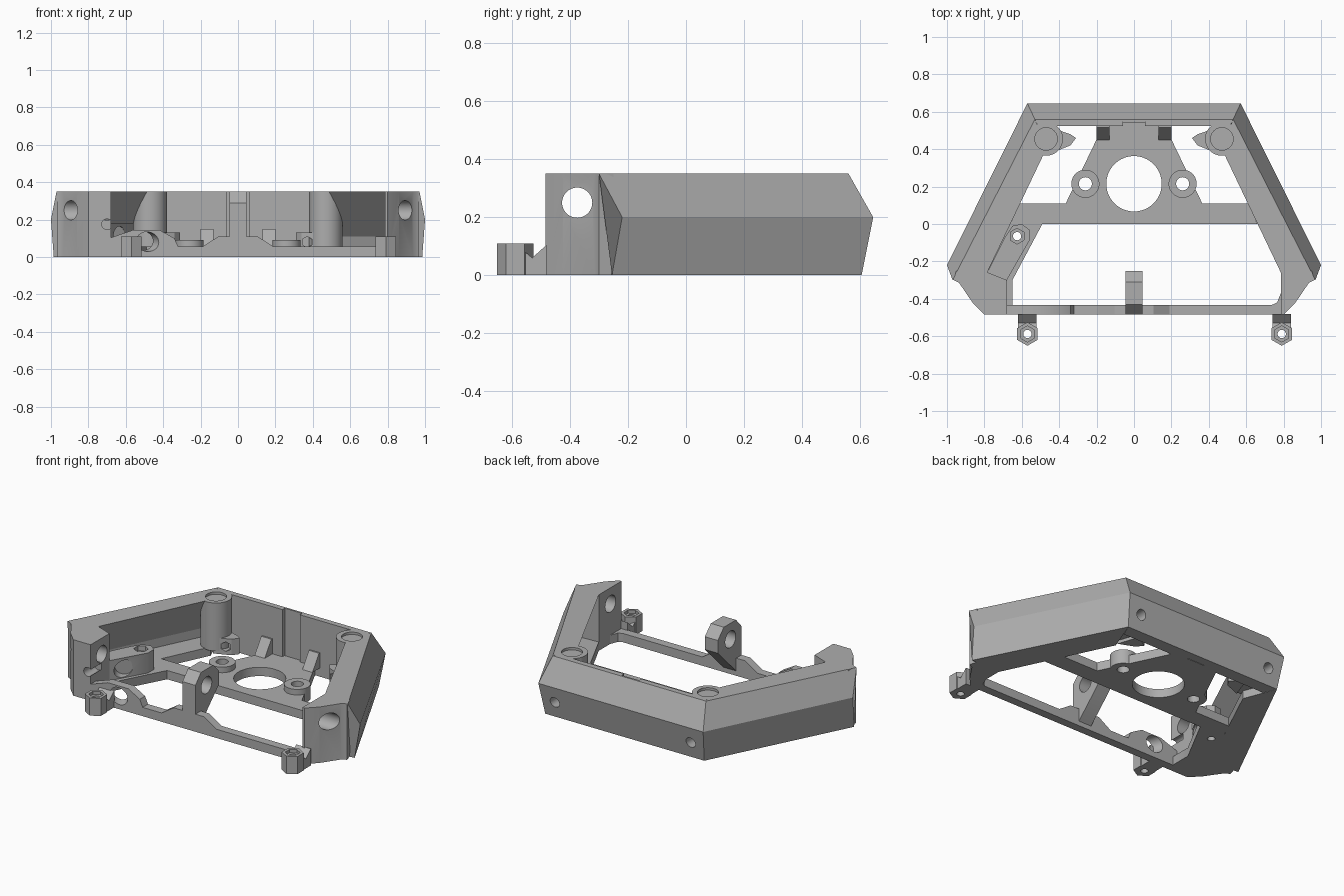
import bpy
import bmesh
from mathutils import Vector

cube = bpy.data.objects.get("Cube")
if cube:
    bpy.data.objects.remove(cube, do_unlink=True)

grey = bpy.data.materials.new("plain grey")
grey.use_nodes = True
colour = (0.42, 0.42, 0.42, 1)
grey.diffuse_color = colour
grey.node_tree.nodes["Principled BSDF"].inputs["Base Color"].default_value = colour

TOP = 0.35
FLOOR = 0.055
parts = []


def loft(name, ring_a, ring_b):
    """Solid between two matching outlines."""
    bm = bmesh.new()
    a = [bm.verts.new(p) for p in ring_a]
    b = [bm.verts.new(p) for p in ring_b]
    bm.faces.new(a)
    bm.faces.new(b)
    for i in range(len(a)):
        j = (i + 1) % len(a)
        bm.faces.new((a[i], a[j], b[j], b[i]))
    bmesh.ops.recalc_face_normals(bm, faces=bm.faces)
    mesh = bpy.data.meshes.new(name)
    bm.to_mesh(mesh)
    bm.free()
    mesh.materials.append(grey)
    obj = bpy.data.objects.new(name, mesh)
    bpy.context.collection.objects.link(obj)
    parts.append(obj)
    return obj


def plate(name, outline, low, high):
    """Outline in plan, extruded upwards."""
    return loft(name, [(x, y, low) for x, y in outline], [(x, y, high) for x, y in outline])


def rod(name, centre, axis, radius, length, sides=48):
    """Cylinder or hexagonal bar along any axis."""
    bm = bmesh.new()
    bmesh.ops.create_cone(bm, cap_ends=True, segments=sides, radius1=radius,
                          radius2=radius, depth=length)
    turn = Vector(axis).to_track_quat("Z", "Y").to_matrix()
    bmesh.ops.rotate(bm, verts=bm.verts, matrix=turn)
    bmesh.ops.translate(bm, verts=bm.verts, vec=centre)
    mesh = bpy.data.meshes.new(name)
    bm.to_mesh(mesh)
    bm.free()
    mesh.materials.append(grey)
    obj = bpy.data.objects.new(name, mesh)
    bpy.context.collection.objects.link(obj)
    parts.append(obj)
    return obj


def cut(targets, cutter):
    """Subtract the cutter from each target, then discard it."""
    for obj in targets:
        mod = obj.modifiers.new("cut", "BOOLEAN")
        mod.operation = "DIFFERENCE"
        mod.solver = "EXACT"
        mod.object = cutter
        bpy.context.view_layer.objects.active = obj
        bpy.ops.object.modifier_apply(modifier=mod.name)
    parts.remove(cutter)
    bpy.data.objects.remove(cutter, do_unlink=True)


X, Y, Z = (1, 0, 0), (0, 1, 0), (0, 0, 1)

# Back wall, mitred into the side walls, with a central groove
back_profile = [(0.53, 0.56, TOP), (0.57, 0.645, 0.2), (0.55, 0.605, 0),
                (0.515, 0.525, 0), (0.515, 0.525, TOP)]
back_wall = loft("back_wall", back_profile, [(-x, y, z) for x, y, z in back_profile])
groove = [(-0.06, 0.5), (0.06, 0.5), (0.06, 0.548), (-0.06, 0.548)]
cut([back_wall], plate("groove_cutter", groove, -0.1, 0.5))

# Front posts share their outer outline; the right one is wider inwards
post_outer = [(0.95, -0.25), (0.965, -0.3), (0.935, -0.315), (0.86, -0.425), (0.8, -0.485)]
inner_edge = {1: [(0.785, -0.485), (0.785, -0.26)],
              -1: [(0.68, -0.485), (0.68, -0.3), (0.78, -0.26)]}
post = {}
wall = {}
for s, side in ((1, "left"), (-1, "right")):
    # Side wall: crested outside, undercut inside above a floor ledge
    rear = [(0.53, 0.56, TOP), (0.57, 0.645, 0.2), (0.55, 0.605, 0), (0.47, 0.4, 0),
            (0.47, 0.4, FLOOR), (0.54, 0.58, FLOOR), (0.54, 0.58, 0.11), (0.47, 0.4, TOP)]
    front = [(0.97, -0.3, TOP), (1, -0.22, 0.2), (0.985, -0.255, 0), (0.79, -0.27, 0),
             (0.79, -0.27, FLOOR), (0.945, -0.25, FLOOR), (0.945, -0.25, 0.11), (0.79, -0.27, TOP)]
    wall[s] = loft(side + "_side_wall", [(s * x, y, z) for x, y, z in rear],
                   [(s * x, y, z) for x, y, z in front])
    outline = [(s * x, y) for x, y in post_outer + inner_edge[s]]
    post[s] = plate(side + "_front_post", outline, 0, TOP)

    # Corner boss with a shallow round pocket and a screw hole through the back
    boss = rod(side + "_corner_boss", (s * 0.47, 0.455, 0.2), Z, 0.09, 0.3)
    cut([boss, wall[s]], rod("pocket_cutter", (s * 0.47, 0.455, TOP), Z, 0.06, 0.03))
    cut([back_wall, boss], rod("screw_cutter", (s * 0.47, 0.55, 0.1), Y, 0.032, 0.26))

    # Nut holder beside the corner boss
    holder_outline = [(0.4, 0.5), (0.44, 0.38), (0.34, 0.42), (0.31, 0.46), (0.34, 0.48)]
    holder = plate(side + "_nut_holder", [(s * x, y) for x, y in holder_outline], 0.03, 0.13)
    cut([holder], rod("nut_cutter", (s * 0.37, 0.41, 0.08), Y, 0.03, 0.08, 6))

    # Small ramp bracing the plate against the back wall
    ramp = [(0.45, FLOOR), (0.53, FLOOR), (0.53, 0.15), (0.515, 0.15)]
    loft(side + "_ramp", [(s * 0.13, y, z) for y, z in ramp],
         [(s * 0.2, y, z) for y, z in ramp])

# Cross plate narrowing towards the back wall, with a large round opening
plan = [(0.66, 0), (0.61, 0.11), (0.365, 0.11), (0.165, 0.525), (0.06, 0.545)]
cross_plate = plate("cross_plate", plan + [(-x, y) for x, y in reversed(plan)], 0, FLOOR)
cut([cross_plate], rod("opening_cutter", (0, 0.215, 0), Z, 0.148, 0.4, 64))
for s, side in ((1, "left"), (-1, "right")):
    collar = rod(side + "_collar", (s * 0.26, 0.215, 0.045), Z, 0.075, 0.09)
    cut([collar, cross_plate], rod("collar_cutter", (s * 0.26, 0.215, 0), Z, 0.035, 0.4))

# Right floor wedge and the raised nut block on it
right_floor = plate("right_floor", [(-0.67, 0.02), (-0.49, 0.02), (-0.49, 0), (-0.65, -0.3),
                                    (-0.65, -0.485), (-0.8, -0.485), (-0.8, -0.24)], 0, FLOOR)
nut_block = plate("nut_block", [(-0.79, -0.27), (-0.77, -0.3), (-0.68, -0.3), (-0.56, -0.09),
                                (-0.56, -0.03), (-0.6, 0), (-0.65, -0.01), (-0.69, -0.07)],
                  0, 0.18)
cut([nut_block], rod("nut_cutter", (-0.625, -0.065, 0.18), Z, 0.042, 0.06, 6))
cut([nut_block, right_floor], rod("bolt_cutter", (-0.625, -0.065, 0.1), Z, 0.022, 0.5))

# Front bar with raised centre gusset and cable block at its right end
bar = [(0.8, 0), (0.8, FLOOR), (0.19, FLOOR), (0.105, 0.11), (-0.105, 0.11), (-0.19, FLOOR),
       (-0.32, FLOOR), (-0.34, 0.1), (-0.42, 0.145), (-0.56, 0.145), (-0.69, 0.1), (-0.69, 0)]
front_bar = loft("front_bar", [(x, -0.485, z) for x, z in bar],
                 [(x, -0.432, z) for x, z in bar])
cut([front_bar, nut_block],
    rod("cable_cutter", (-0.5, -0.457, 0.085), (-0.5, 0.86, 0.1), 0.052, 0.6))
plate("bar_fillet", [(0.8, -0.44), (0.72, -0.44), (0.765, -0.42), (0.785, -0.37),
                     (0.8, -0.37)], 0, FLOOR)

# Central arm leaning back from the bar
arm = [(-0.485, 0), (-0.485, 0.29), (-0.43, TOP), (-0.31, TOP),
       (-0.25, 0.29), (-0.25, 0.21), (-0.3, 0.16), (-0.432, 0.03)]
centre_arm = loft("centre_arm", [(-0.045, y, z) for y, z in arm],
                  [(0.045, y, z) for y, z in arm])

# Cross rod hole through arm and both posts, screw hole in right post
cut([centre_arm, post[1], post[-1]], rod("rod_cutter", (0, -0.375, 0.25), X, 0.052, 2.4))
cut([post[-1]], rod("screw_cutter", (-0.7, -0.48, 0.175), Y, 0.028, 0.2))

# Hexagonal front lugs on short sloped necks
for x, side in ((0.79, "left"), (-0.57, "right")):
    lug = rod(side + "_lug", (x, -0.588, 0.055), Z, 0.063, 0.11, 6)
    cut([lug], rod("nut_cutter", (x, -0.588, 0.11), Z, 0.043, 0.04, 6))
    cut([lug], rod("bolt_cutter", (x, -0.588, 0.05), Z, 0.022, 0.4))
    neck = [(-0.56, 0), (-0.56, 0.085), (-0.53, 0.06), (-0.48, 0.105), (-0.48, 0)]
    loft(side + "_lug_neck", [(x - 0.05, y, z) for y, z in neck],
         [(x + 0.05, y, z) for y, z in neck])

bpy.ops.object.select_all(action="DESELECT")
for obj in parts:
    obj.select_set(True)
bpy.context.view_layer.objects.active = parts[0]
bpy.ops.object.shade_smooth_by_angle()
